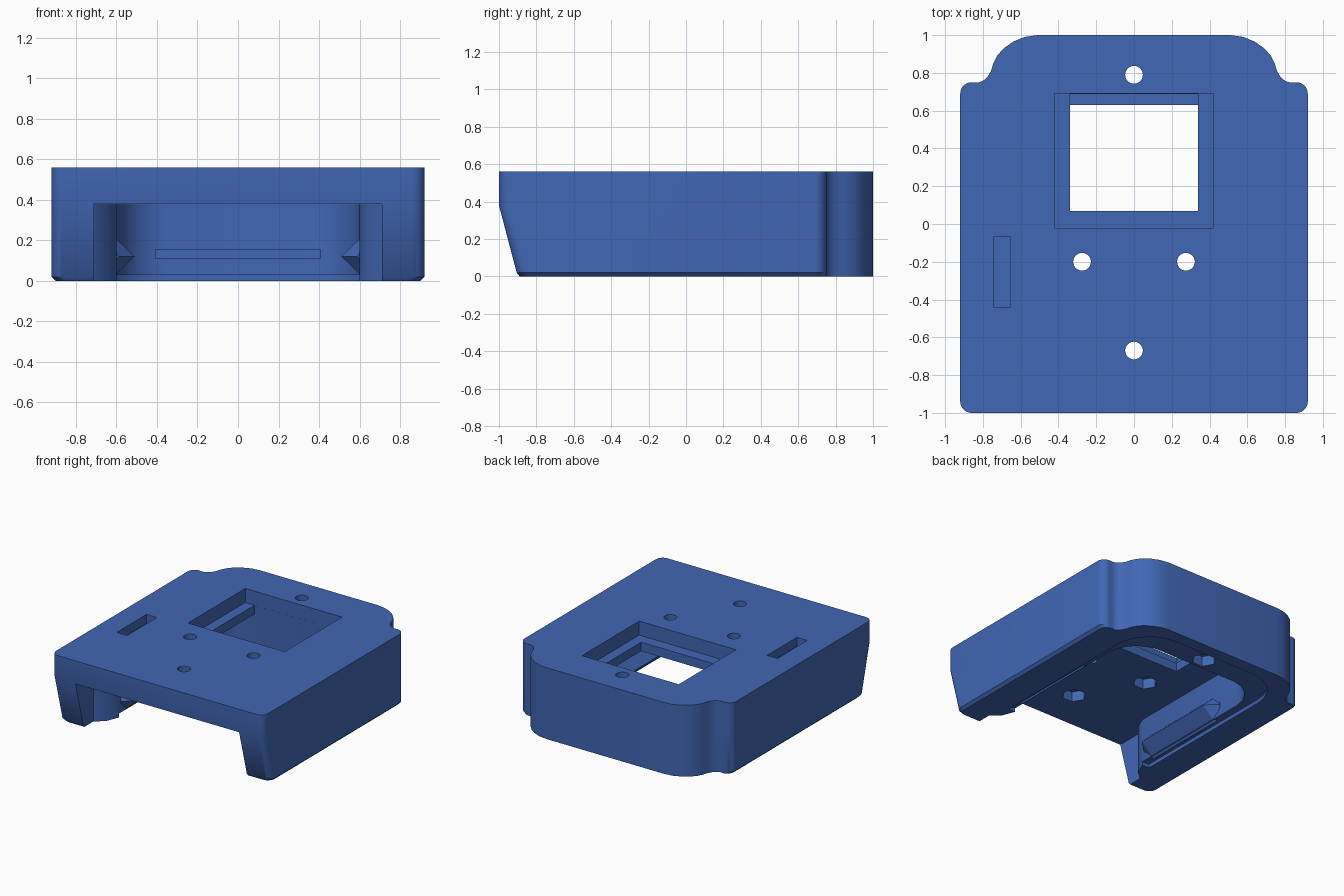
import bpy, bmesh, math

if "Cube" in bpy.data.objects:
    bpy.data.objects.remove(bpy.data.objects["Cube"])

blue = bpy.data.materials.new("blue plastic")
blue.diffuse_color = (0.053, 0.135, 0.46, 1)
blue.use_nodes = True
blue.node_tree.nodes["Principled BSDF"].inputs["Base Color"].default_value = blue.diffuse_color


def loft(name, rings):
    """Closed solid through rings of equal point count, bottom to top."""
    bm = bmesh.new()
    vs = [[bm.verts.new(p) for p in r] for r in rings]
    n = len(vs[0])
    for a, b in zip(vs, vs[1:]):
        for i in range(n):
            j = (i + 1) % n
            bm.faces.new((a[i], a[j], b[j], b[i]))
    bm.faces.new(vs[0][::-1])
    bm.faces.new(vs[-1])
    bmesh.ops.recalc_face_normals(bm, faces=bm.faces)
    me = bpy.data.meshes.new(name)
    bm.to_mesh(me)
    bm.free()
    me.materials.append(blue)
    ob = bpy.data.objects.new(name, me)
    bpy.context.collection.objects.link(ob)
    return ob


def prism(name, outline, z0, z1):
    return loft(name, [[(x, y, z) for x, y in outline] for z in (z0, z1)])


def box(name, x0, x1, y0, y1, z0, z1):
    return prism(name, [(x0, y0), (x1, y0), (x1, y1), (x0, y1)], z0, z1)


def arc(cx, cy, r, a0, a1, n=8):
    return [(cx + r * math.cos(math.radians(a0 + (a1 - a0) * i / n)),
             cy + r * math.sin(math.radians(a0 + (a1 - a0) * i / n))) for i in range(n + 1)]


def disc(cx, cy, r, n):
    return arc(cx, cy, r, 0, 360, n)[:-1]


def mirrored(half):
    return half + [(-x, y) for x, y in reversed(half)]


def cut(target, cutter):
    m = target.modifiers.new("cut", 'BOOLEAN')
    m.operation, m.solver, m.object = 'DIFFERENCE', 'EXACT', cutter
    bpy.context.view_layer.objects.active = target
    bpy.ops.object.modifier_apply(modifier=m.name)
    bpy.data.objects.remove(cutter)


# Body: shouldered outline, raked front, chamfered lower edge
half = arc(0.86, -0.94, 0.06, -90, 0) + arc(0.86, 0.69, 0.06, 0, 90)
half += [(0.83, 0.748), (0.80, 0.757), (0.775, 0.78), (0.757, 0.81), (0.745, 0.85)]
half += [(0.725, 0.89), (0.69, 0.93), (0.64, 0.965), (0.58, 0.99), (0.51, 1.0)]
outline = mirrored(half)


def ring(z, rake, inset):
    pts = []
    for x, y in outline:
        if abs(x) > 0.82:
            x *= 1 - inset
        if y < -0.5:
            y += rake + inset * 0.5
        pts.append((x, y, z))
    return pts


body = loft("body", [ring(0, 0.1, 0.022), ring(0.02, 0.095, 0), ring(0.38, 0, 0), ring(0.56, 0, 0)])

# Sliding channel, open at the front with flared entry
cut(body, prism("channel", mirrored([(0.71, -1.2), (0.71, -0.78), (0.64, -0.72), (0.60, -0.62)]
                                    + arc(0.34, 0.43, 0.26, 0, 90)), -0.1, 0.38))
# Shallow recess around the channel on the underside
cut(body, prism("under_recess", mirrored([(0.66, -0.62)] + arc(0.36, 0.6, 0.30, 0, 90)), -0.1, 0.03))
# Stepped window
cut(body, box("window_pocket", -0.42, 0.42, -0.02, 0.69, 0.45, 0.7))
cut(body, box("window_hole", -0.34, 0.34, 0.07, 0.6895, 0.3, 0.5))
# Side slot on the top face
cut(body, box("side_slot", -0.745, -0.655, -0.44, -0.07, 0.49, 0.7))
# Screw holes with hexagonal nut pockets below
for hx, hy, base in ((0, 0.79, 0.03), (-0.275, -0.2, 0.38), (0.275, -0.2, 0.38), (0, -0.67, 0.38)):
    cut(body, prism("screw_hole", disc(hx, hy, 0.047, 24), -0.2, 0.8))
    cut(body, prism("nut_pocket", disc(hx, hy, 0.09, 6), base - 0.05, base + 0.08))

# Ledge bar across the back of the channel
box("back_ledge", -0.41, 0.41, 0.63, 0.70, 0.11, 0.155)

# Pointed guide ribs on both channel walls, tapered at the ends
for s, side in ((-1, "left"), (1, "right")):
    tri = ((0.62, 0.225), (0.51, 0.12), (0.62, 0.015))
    rings = [[(s * 0.62, y, 0.12 + (z - 0.12) * 0.5) if x > 0.6 else (s * 0.59, y, z)
              for x, z in tri] for y in (-0.6,)]
    rings += [[(s * x, y, z) for x, z in tri] for y in (-0.52, 0.17)]
    rings += [[(s * 0.62, 0.25, 0.12 + (z - 0.12) * 0.5) if x > 0.6 else (s * 0.59, 0.25, z)
               for x, z in tri]]
    loft(side + "_guide_rib", rings)

# Smooth shading with sharp edges
for ob in bpy.context.collection.objects:
    ob.select_set(True)
    bpy.context.view_layer.objects.active = ob
bpy.ops.object.shade_smooth_by_angle(angle=math.radians(30))
